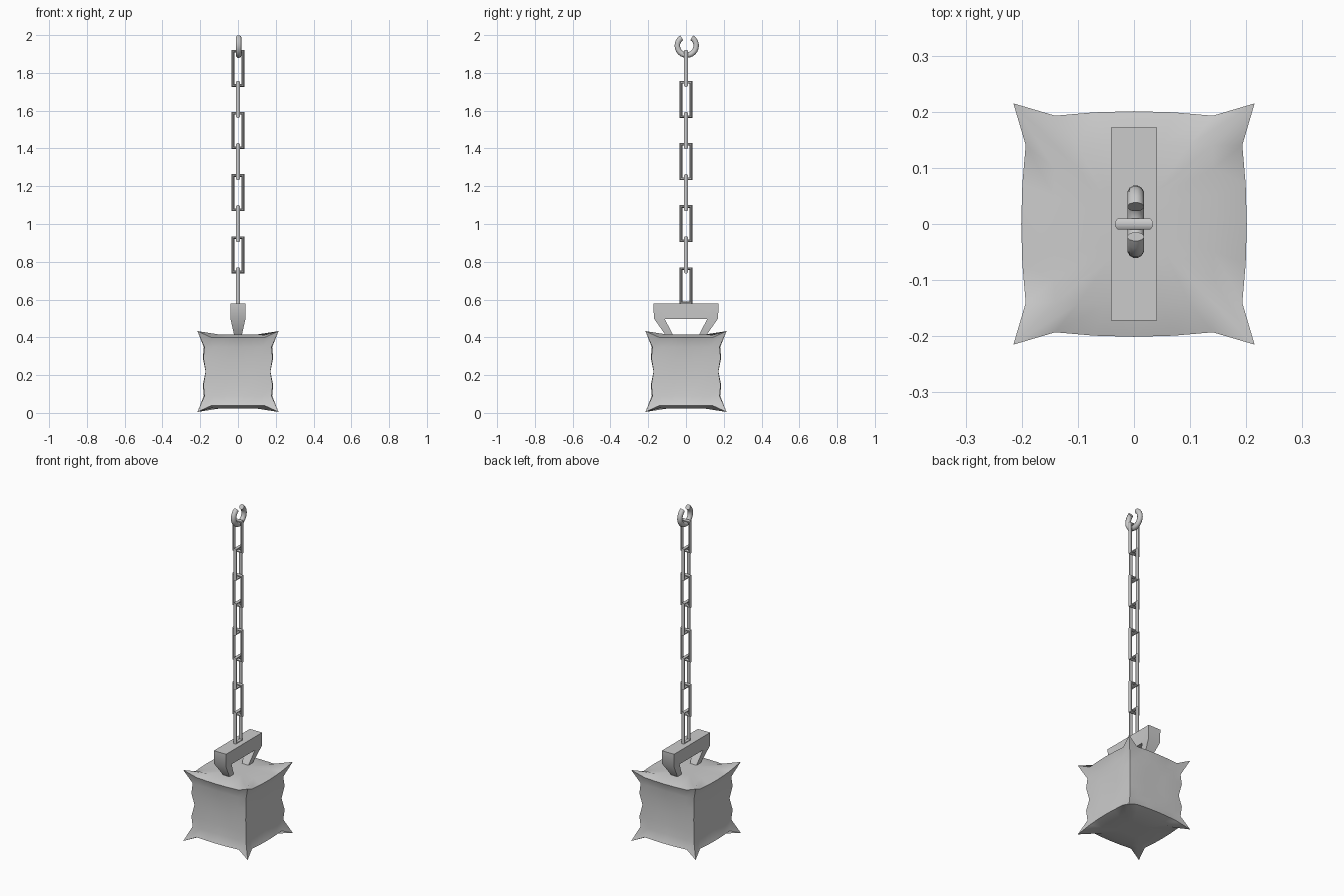
import bpy, bmesh, math
from mathutils import Vector

if "Cube" in bpy.data.objects:
    bpy.data.objects.remove(bpy.data.objects["Cube"])


def make_object(name, bm, angle):
    bmesh.ops.remove_doubles(bm, verts=bm.verts, dist=1e-5)
    bmesh.ops.recalc_face_normals(bm, faces=bm.faces)
    mesh = bpy.data.meshes.new(name)
    bm.to_mesh(mesh)
    bm.free()
    ob = bpy.data.objects.new(name, mesh)
    bpy.context.collection.objects.link(ob)
    bpy.ops.object.select_all(action='DESELECT')
    bpy.context.view_layer.objects.active = ob
    ob.select_set(True)
    bpy.ops.object.shade_smooth_by_angle(angle=math.radians(angle))
    return ob


def skin(bm, rings, closed_path):
    rows = [[bm.verts.new(p) for p in r] for r in rings]
    n = len(rows[0])
    pairs = list(zip(rows, rows[1:])) + ([(rows[-1], rows[0])] if closed_path else [])
    for a, b in pairs:
        for i in range(n):
            j = (i + 1) % n
            bm.faces.new((a[i], a[j], b[j], b[i]))
    if not closed_path:
        bm.faces.new(rows[0])
        bm.faces.new(rows[-1])


def tube(name, path, outs, normal, r_plane, r_depth, sides, closed, angle):
    rings = []
    for p, o in zip(path, outs):
        rings.append([p + o * r_plane * math.cos(a) + normal * r_depth * math.sin(a)
                      for a in ((i + 0.5) * math.tau / sides for i in range(sides))])
    bm = bmesh.new()
    skin(bm, rings, closed)
    return make_object(name, bm, angle)


# Pinched cube weight: waisted sides, flared rims, spiked corners
STEPS = (-1, -2 / 3, -1 / 3, 0, 1 / 3, 2 / 3)
MID = 0.219


def square_ring(h, side, third, mid, corner):
    """side/third/mid = half width along an edge, corner = (half width, height)"""
    pts = []
    for k in range(4):
        c, s = round(math.cos(k * math.pi / 2)), round(math.sin(k * math.pi / 2))
        for t in STEPS:
            if t == -1:
                x, y, z = corner[0], -corner[0], corner[1]
            else:
                x = {2: side, 1: third, 0: mid}[round(abs(t) * 3)]
                y, z = t * mid * 1.05, h
            pts.append((x * c - y * s, x * s + y * c, z))
    return pts


half = [square_ring(0.07, 0.186, 0.186, 0.185, (0.183, 0.07)),
        square_ring(0.13, 0.180, 0.181, 0.181, (0.178, 0.13)),
        square_ring(0.180, 0.193, 0.199, 0.201, (0.215, 0.214)),
        square_ring(0.196, 0.142, 0.142, 0.142, (0.140, 0.194)),
        square_ring(0.197, 0.06, 0.06, 0.06, (0.06, 0.197))]
waist = square_ring(0, 0.172, 0.172, 0.171, (0.171, 0))
rings = [[(x, y, MID - z) for x, y, z in r] for r in reversed(half)] + [
    [(x, y, MID + z) for x, y, z in r] for r in [waist] + half]
bm = bmesh.new()
skin(bm, rings, False)
make_object("weight", bm, 60)

# Handle: tapered legs and a wide grip, swept along a bridge-shaped path
sections = [  # outer (y, z), inner (y, z), half widths at outer and inner
    ((0.100, 0.400), (0.062, 0.400), 0.018, 0.018),
    ((0.170, 0.500), (0.112, 0.496), 0.040, 0.036),
    ((0.172, 0.580), (0.085, 0.496), 0.041, 0.036)]
bridge = []
for sgn, seq in ((-1, sections), (1, sections[::-1])):
    for (oy, oz), (iy, iz), wo, wi in seq:
        bridge.append([(-wo, sgn * oy, oz), (wo, sgn * oy, oz),
                       (wi, sgn * iy, iz), (-wi, sgn * iy, iz)])
bm = bmesh.new()
skin(bm, bridge, False)
make_object("handle", bm, 40)

# Chain: rectangular links, alternately turned by 90 degrees
Z = Vector((0, 0, 1))
X, Y = Vector((1, 0, 0)), Vector((0, 1, 0))
RP = 0.0075
for k in range(8):
    across, normal = (X, Y) if k % 2 == 0 else (Y, X)
    centre = Z * (1.824 - 0.1645 * k)
    corners = [(-1, -1), (1, -1), (1, 1), (-1, 1)]
    path = [centre + across * a * (0.034 - RP) + Z * b * (0.0985 - RP) for a, b in corners]
    outs = [across * a + Z * b for a, b in corners]
    tube("chain_link_%d" % (k + 1), path, outs, normal, RP, 0.0105, 8, True, 50)

# Open hook at the top of the chain
angles = [math.radians(122 + (418 - 122) * i / 20) for i in range(21)]
outs = [Y * math.cos(a) + Z * math.sin(a) for a in angles]
origin = Vector((0.003, 0.004, 1.944))
tube("hook", [origin + o * 0.05 for o in outs], outs, X, 0.015, 0.015, 12, False, 50)
